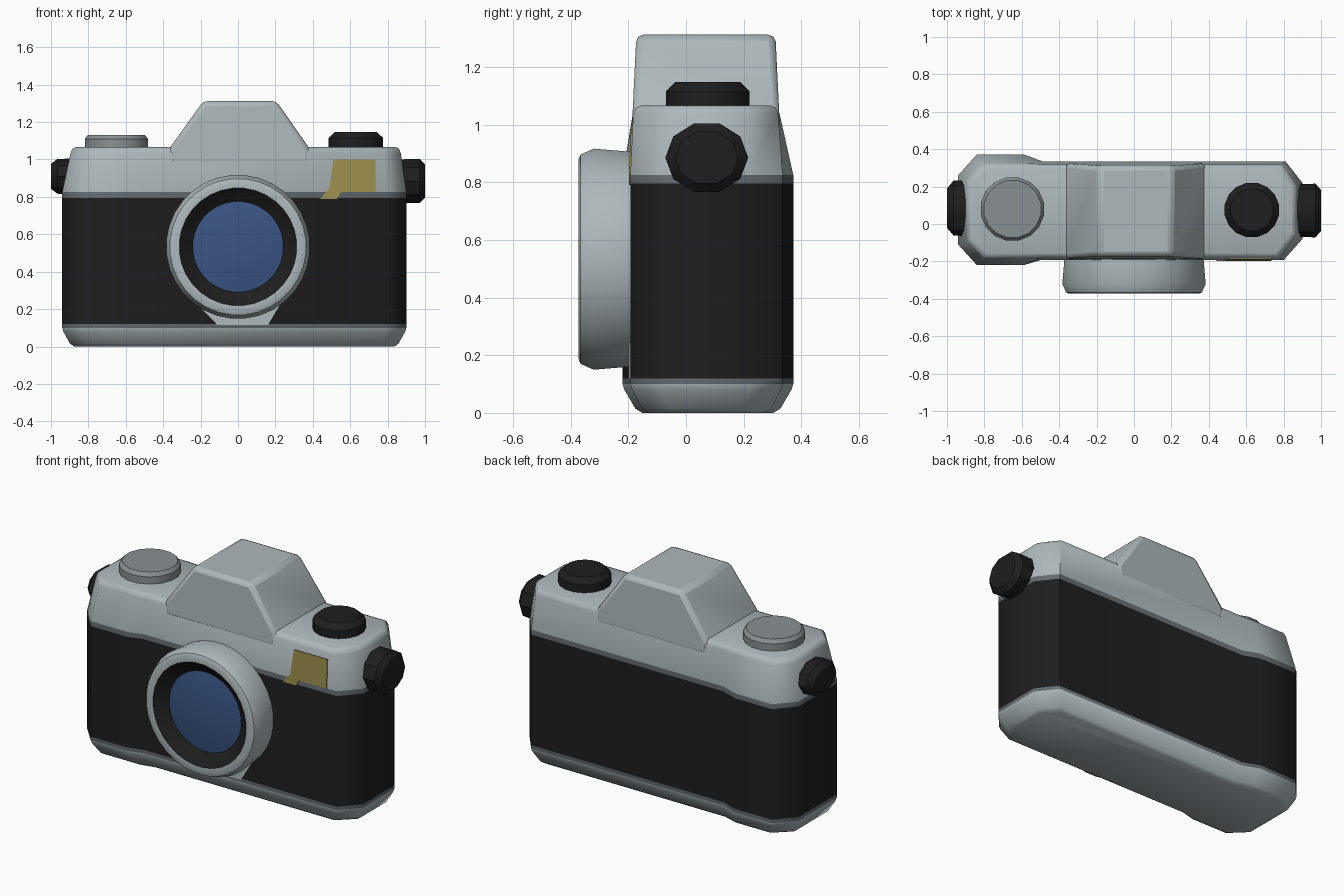
import bpy, bmesh, math
from mathutils import Vector

if "Cube" in bpy.data.objects:
    bpy.data.objects.remove(bpy.data.objects["Cube"])


def mat(name, r, g, b):
    m = bpy.data.materials.new(name)
    m.diffuse_color = (r, g, b, 1)
    m.use_nodes = True
    m.node_tree.nodes["Principled BSDF"].inputs["Base Color"].default_value = m.diffuse_color
    return m


SILVER = mat("silver metal", 0.42, 0.48, 0.50)
TRIM = mat("grey trim", 0.13, 0.15, 0.165)
BLACK = mat("black leather", 0.013, 0.013, 0.013)
DIAL = mat("dial grey", 0.25, 0.28, 0.29)
BLUE = mat("blue glass", 0.042, 0.090, 0.23)
YELLOW = mat("yellow window", 0.33, 0.27, 0.075)


def finish(bm, name, mats, angle=35, bevel=0):
    bmesh.ops.remove_doubles(bm, verts=bm.verts, dist=1e-5)
    bmesh.ops.recalc_face_normals(bm, faces=bm.faces)
    me = bpy.data.meshes.new(name)
    bm.to_mesh(me)
    bm.free()
    ob = bpy.data.objects.new(name, me)
    bpy.context.collection.objects.link(ob)
    for m in mats:
        me.materials.append(m)
    if bevel:
        b = ob.modifiers.new("bevel", 'BEVEL')
        b.width, b.segments, b.limit_method = bevel, 2, 'ANGLE'
    bpy.ops.object.select_all(action='DESELECT')
    bpy.context.view_layer.objects.active = ob
    ob.select_set(True)
    bpy.ops.object.shade_smooth_by_angle(angle=math.radians(angle))
    return ob


def loft(bm, rings, mats):
    """Skin a list of equal-length closed rings and cap both ends."""
    vs = [[bm.verts.new(p) for p in r] for r in rings]
    n = len(vs[0])
    for k in range(len(vs) - 1):
        for i in range(n):
            j = (i + 1) % n
            f = bm.faces.new((vs[k][i], vs[k][j], vs[k + 1][j], vs[k + 1][i]))
            f.material_index = mats[k]
    bm.faces.new(vs[0]).material_index = mats[0]
    bm.faces.new(vs[-1]).material_index = mats[-1]


def lathe(name, centre, axis, profile, mats, idx, sides=32, stretch=1.0, angle=35):
    """Stack circles of (radius, distance along axis) and skin them."""
    axis = Vector(axis)
    u = Vector((0, 0, 1)) if abs(axis.z) < 0.5 else Vector((1, 0, 0))
    w = axis.cross(u)
    rings = []
    for r, d in profile:
        rings.append([Vector(centre) + axis * d
                      + u * r * math.cos(2 * math.pi * (i + 0.5) / sides)
                      + w * r * stretch * math.sin(2 * math.pi * (i + 0.5) / sides)
                      for i in range(sides)])
    bm = bmesh.new()
    loft(bm, rings, idx)
    return finish(bm, name, mats, angle)


# Camera body: one outline with a deeper lobe on the left, lofted upward
lower = [(-0.94, -0.11), (-0.84, -0.22), (-0.59, -0.22), (-0.5, -0.193),
         (0.80, -0.193), (0.90, -0.08), (0.90, 0.22), (0.81, 0.335),
         (-0.49, 0.335), (-0.59, 0.372), (-0.84, 0.372), (-0.94, 0.26)]
upper = [(-0.895, -0.09), (-0.81, -0.185), (-0.58, -0.185), (-0.5, -0.183),
         (0.78, -0.183), (0.87, -0.06), (0.87, 0.21), (0.79, 0.32),
         (-0.49, 0.32), (-0.58, 0.325), (-0.81, 0.325), (-0.895, 0.24)]


def inset(pts, d):
    cx, cy = -0.02, 0.075
    return [(cx + (x - cx) * (1 - d / 0.92), cy + (y - cy) * (1 - d / 0.28)) for x, y in pts]


def blend(t):
    return [(a + (c - a) * t, b + (d - b) * t) for (a, b), (c, d) in zip(lower, upper)]


levels = [(0.0, inset(lower, 0.065)), (0.015, inset(lower, 0.042)),
          (0.08, inset(lower, 0.006)), (0.1, lower), (0.12, lower),
          (0.795, lower), (0.825, lower), (1.035, upper),
          (1.058, inset(upper, 0.01)), (1.066, inset(upper, 0.03))]
bm = bmesh.new()
loft(bm, [[(x, y, z) for x, y in ring] for z, ring in levels],
     [0, 0, 0, 1, 2, 1, 0, 0, 0])
finish(bm, "camera_body", [SILVER, TRIM, BLACK], 50)

# Viewfinder hump, tapering toward the top
prof = [(-0.37, 0.97), (-0.37, 1.055), (-0.185, 1.312), (0.205, 1.312), (0.385, 1.055), (0.385, 0.97)]
bm = bmesh.new()
loft(bm, [[(x, (-0.187 if s < 0 else 0.325) - s * 0.015 * max(0, (z - 1.05) / 0.26), z) for x, z in prof]
          for s in (-1, 1)], [0])
finish(bm, "viewfinder_hump", [SILVER], 40, 0.025)

# Lens: silver barrel, black inner cone, recessed blue glass
lathe("lens", (0, 0, 0.533), (0, -1, 0),
      [(0.37, 0.1), (0.375, 0.2), (0.385, 0.32), (0.365, 0.365), (0.35, 0.372), (0.315, 0.37),
       (0.285, 0.345), (0.243, 0.315), (0.16, 0.328), (0.07, 0.335)],
      [SILVER, BLACK, BLUE], [0, 0, 0, 0, 0, 1, 1, 2, 2], 32)

# Top dials
lathe("left_dial", (-0.65, 0.08, 0), (0, 0, 1),
      [(0.172, 1.03), (0.172, 1.11), (0.155, 1.132)], [DIAL], [0, 0], 16)
lathe("right_dial", (0.63, 0.075, 0), (0, 0, 1),
      [(0.148, 1.03), (0.148, 1.115), (0.115, 1.147)], [BLACK], [0, 0], 16)

# Strap lugs on both sides
lathe("right_strap_lug", (0, 0.072, 0.885), (1, 0, 0),
      [(0.12, 0.83), (0.125, 0.97), (0.095, 1.0)], [BLACK], [0, 0], 10, 1.15)
lathe("left_strap_lug", (0, 0.085, 0.91), (-1, 0, 0),
      [(0.10, 0.85), (0.098, 0.965), (0.07, 1.0)], [BLACK], [0, 0], 10, 1.5)


def plate(name, material, pts, depth):
    """Thin plate from (x, y, z) front corners, going back by depth."""
    bm = bmesh.new()
    loft(bm, [[(x, y + d, z) for x, y, z in pts] for d in (0, depth)], [0])
    finish(bm, name, [material])


# Yellow window on the front and lens mount foot below the lens
plate("yellow_window", YELLOW,
      [(0.44, -0.198, 0.79), (0.53, -0.198, 0.79), (0.55, -0.198, 0.825), (0.735, -0.198, 0.825),
       (0.735, -0.19, 1.0), (0.51, -0.19, 1.0), (0.49, -0.197, 0.85)], 0.009)
plate("lens_mount_foot", SILVER,
      [(-0.11, -0.199, 0.115), (0.16, -0.199, 0.115), (0.24, -0.199, 0.25), (-0.24, -0.199, 0.25)], 0.009)
